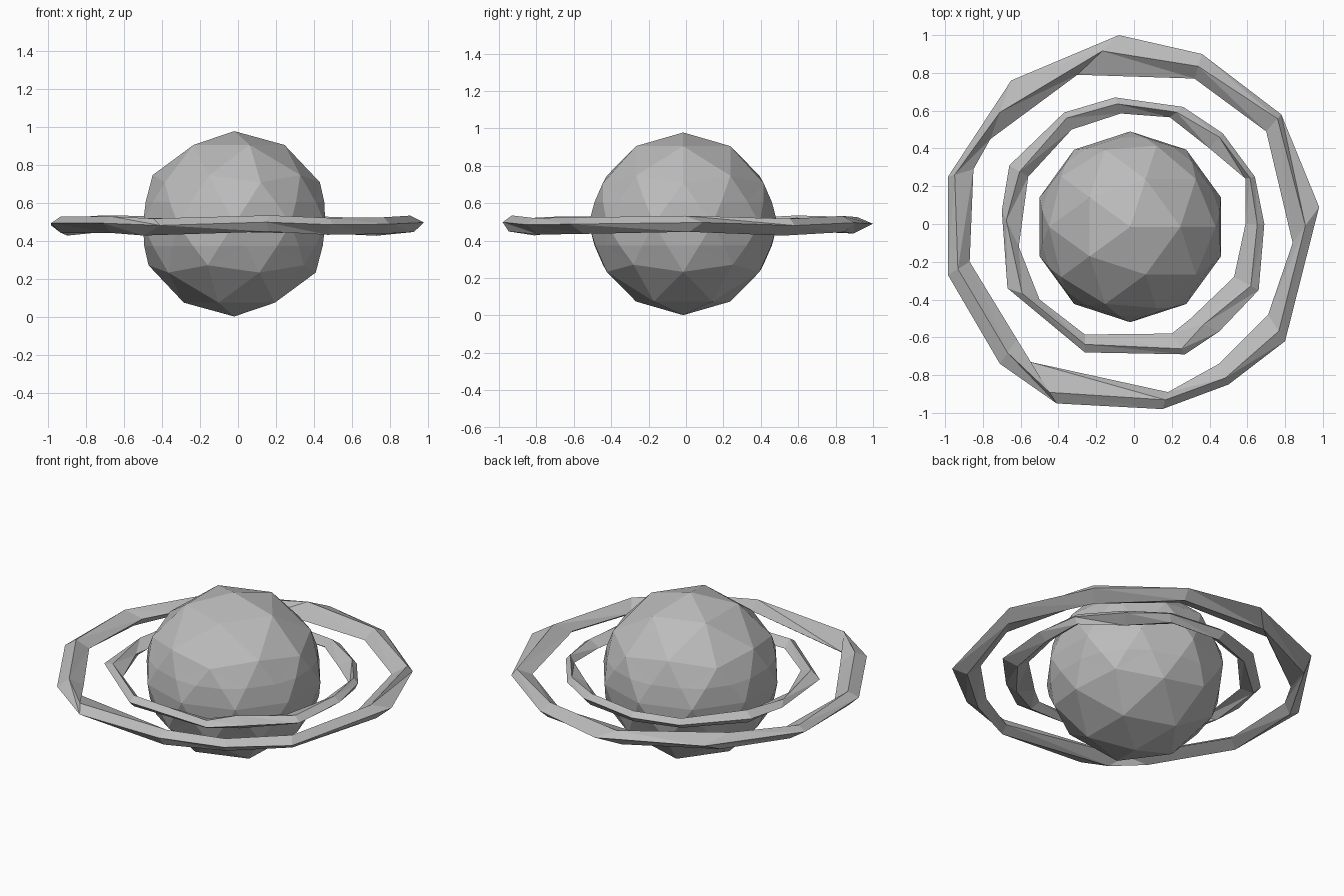
import bpy
import bmesh
import math
from mathutils import Vector

if "Cube" in bpy.data.objects:
    bpy.data.objects.remove(bpy.data.objects["Cube"], do_unlink=True)

grey = bpy.data.materials.new("stone grey")
grey.use_nodes = True
colour = (0.5, 0.5, 0.5, 1.0)
grey.diffuse_color = colour
grey.node_tree.nodes["Principled BSDF"].inputs["Base Color"].default_value = colour

MIDDLE = 0.49


def add_object(name, bm):
    """Turn a bmesh into a flat-shaded grey object."""
    bmesh.ops.recalc_face_normals(bm, faces=bm.faces[:])
    mesh = bpy.data.meshes.new(name)
    bm.to_mesh(mesh)
    bm.free()
    mesh.materials.append(grey)
    obj = bpy.data.objects.new(name, mesh)
    bpy.context.scene.collection.objects.link(obj)
    return obj


def add_planet():
    """Faceted ball with a slightly fuller belt around its equator."""
    bm = bmesh.new()
    bmesh.ops.create_icosphere(bm, subdivisions=2, radius=0.505)
    for height in (-0.12, 0.12):
        cut = bmesh.ops.bisect_plane(
            bm, geom=bm.verts[:] + bm.edges[:] + bm.faces[:],
            plane_co=(0, 0, height), plane_no=(0, 0, 1))
        for item in cut["geom_cut"]:
            if isinstance(item, bmesh.types.BMVert):
                item.co.x *= 1.02
                item.co.y *= 1.02
    bmesh.ops.triangulate(bm, faces=bm.faces[:])
    bmesh.ops.scale(bm, vec=(1, 1, 0.967), verts=bm.verts[:])
    bmesh.ops.translate(bm, vec=(-0.02, -0.015, MIDDLE), verts=bm.verts[:])
    return add_object("planet", bm)


def add_ring(name, stations, thickness):
    """Rough ring: each station is an outer and an inner point in plan,
    joined by a raised ridge above and a keel below."""
    bm = bmesh.new()
    loops = []
    for i, (ox, oy, ix, iy) in enumerate(stations):
        outer = Vector((ox, oy, 0))
        inner = Vector((ix, iy, 0))
        wave = math.sin(i * 2.4)
        ridge = outer.lerp(inner, 0.4 + 0.15 * wave)
        keel = outer.lerp(inner, 0.5 - 0.15 * wave)
        outer.z = MIDDLE + thickness * 0.2 * wave
        inner.z = MIDDLE - thickness * 0.3
        ridge.z = MIDDLE + thickness * (0.8 + 0.2 * wave)
        keel.z = MIDDLE - thickness * (1.15 - 0.25 * wave)
        loops.append([bm.verts.new(p) for p in (outer, ridge, inner, keel)])
    for a, b in zip(loops, loops[1:] + loops[:1]):
        for k in range(4):
            n = (k + 1) % 4
            bm.faces.new((a[k], b[k], b[n]))
            bm.faces.new((a[k], b[n], a[n]))
    return add_object(name, bm)


add_planet()

add_ring("outer_ring", [
    (-0.08, 1, -0.3, 0.79), (0.36, 0.9, 0.32, 0.77),
    (0.78, 0.58, 0.7, 0.49), (0.98, 0.09, 0.84, -0.1),
    (0.8, -0.62, 0.71, -0.48), (0.5, -0.85, 0.45, -0.74),
    (0.15, -0.98, 0.18, -0.89), (-0.41, -0.95, -0.55, -0.73),
    (-0.71, -0.74, -0.62, -0.61), (-0.985, -0.27, -0.87, -0.2),
    (-0.985, 0.25, -0.85, 0.29), (-0.65, 0.76, -0.76, 0.45),
], 0.045)

add_ring("inner_ring", [
    (-0.1, 0.67, -0.07, 0.585), (0.26, 0.62, 0.19, 0.565),
    (0.47, 0.48, 0.4, 0.4), (0.64, 0.25, 0.59, 0.24),
    (0.69, 0, 0.59, 0), (0.66, -0.35, 0.53, -0.28),
    (0.45, -0.57, 0.3, -0.5), (0.27, -0.69, 0.2, -0.58),
    (-0.26, -0.68, -0.26, -0.585), (-0.67, -0.34, -0.5, -0.4),
    (-0.7, 0.07, -0.61, -0.12), (-0.66, 0.31, -0.56, 0.25),
    (-0.37, 0.59, -0.33, 0.5),
], 0.035)
